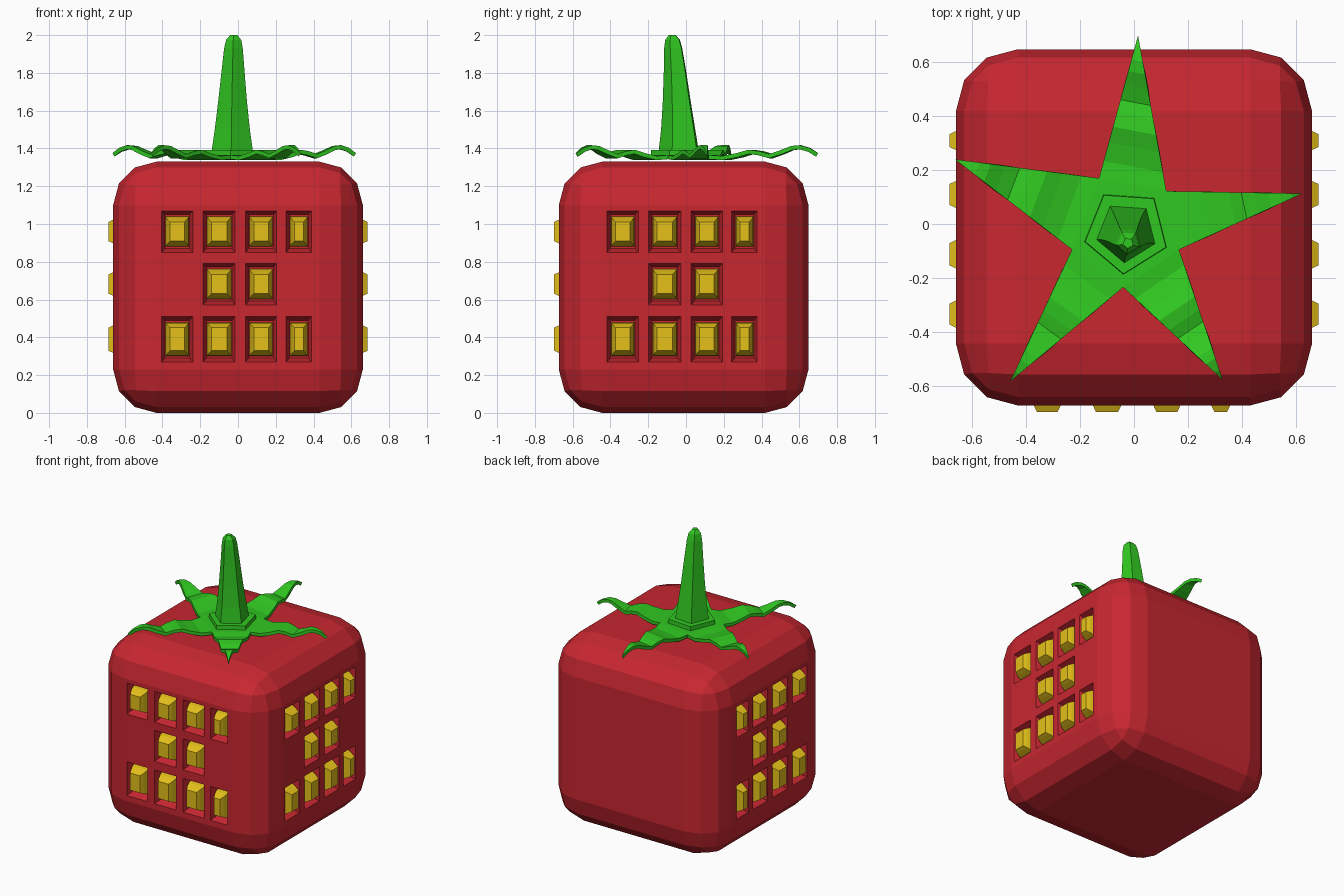
import bpy, bmesh
from math import cos, sin, radians
from mathutils import Vector, Matrix

if "Cube" in bpy.data.objects:
    bpy.data.objects.remove(bpy.data.objects["Cube"])


def material(name, rgb):
    m = bpy.data.materials.new(name)
    m.diffuse_color = (*rgb, 1)
    m.use_nodes = True
    m.node_tree.nodes["Principled BSDF"].inputs["Base Color"].default_value = m.diffuse_color
    return m


RED = material("red", (0.58, 0.02, 0.03))
GREEN = material("green", (0.03, 0.58, 0.015))
YELLOW = material("yellow", (0.78, 0.53, 0.01))


def finish(name, bm, mat):
    bmesh.ops.recalc_face_normals(bm, faces=bm.faces)
    me = bpy.data.meshes.new(name)
    bm.to_mesh(me)
    bm.free()
    me.materials.append(mat)
    ob = bpy.data.objects.new(name, me)
    bpy.context.collection.objects.link(ob)
    return ob


def loft(bm, rings):
    """Skin equal-length rings of points and cap both ends."""
    loops = [[bm.verts.new(p) for p in r] for r in rings]
    n = len(loops[0])
    for a, b in zip(loops, loops[1:]):
        for i in range(n):
            j = (i + 1) % n
            bm.faces.new((a[i], a[j], b[j], b[i]))
    bm.faces.new(loops[0][::-1])
    bm.faces.new(loops[-1])


def apply_modifier(ob, name):
    bpy.context.view_layer.objects.active = ob
    bpy.ops.object.modifier_apply(modifier=name)


# Body: rounded cube
CENTRE_Y = -0.0125
HALF = 0.661
bm = bmesh.new()
bmesh.ops.create_cube(bm, size=1)
bmesh.ops.scale(bm, vec=(2 * HALF, 2 * HALF, 1.33), verts=bm.verts)
bmesh.ops.translate(bm, vec=(0, CENTRE_Y, 0.665), verts=bm.verts)
bmesh.ops.bevel(bm, geom=bm.edges[:], offset=0.23, segments=3, profile=0.5, affect='EDGES')
body = finish("body", bm, RED)

# Seed layout on one face: (centre, width) columns and (centre, height) rows
COLS = [(-0.322, 0.165), (-0.1, 0.17), (0.122, 0.165), (0.322, 0.135)]
ROWS = [(0.96, 0.22, COLS), (0.682, 0.22, COLS[1:3]), (0.39, 0.24, COLS)]
FRONT = Matrix.Identity(3)
RIGHT = Matrix.Rotation(radians(90), 3, 'Z')
LEFT = Matrix.Diagonal((-1, 1, 1)) @ RIGHT


def studs(bm, layers):
    """Tapered blocks at each seed spot; layers = (width trim, height trim, outward offset)."""
    for side in (FRONT, RIGHT, LEFT):
        for z, h, cols in ROWS:
            for x, w in cols:
                rings = []
                for tw, th, out in layers:
                    rx, rz = (w - tw) / 2, (h - th) / 2
                    ring = [(x - rx, z - rz), (x + rx, z - rz), (x + rx, z + rz), (x - rx, z + rz)]
                    rings.append([side @ Vector((px, -HALF - out, pz)) + Vector((0, CENTRE_Y, 0))
                                  for px, pz in ring])
                loft(bm, rings)


# Seed pits cut from the body
bm = bmesh.new()
studs(bm, [(0.035, 0.04, -0.055), (0, 0, 0), (0, 0, 0.05)])
cutter = finish("pit_cutter", bm, RED)
cutter.hide_render = True
cut = body.modifiers.new("pits", 'BOOLEAN')
cut.operation = 'DIFFERENCE'
cut.solver = 'EXACT'
cut.object = cutter
apply_modifier(body, "pits")
bpy.data.objects.remove(cutter)

# Seeds
bm = bmesh.new()
studs(bm, [(0.04, 0.06, -0.06), (0.047, 0.07, -0.03), (0.065, 0.095, 0.0), (0.088, 0.118, 0.024)])
finish("seeds", bm, YELLOW)

# Leaf star: five wavy tapered sepals around a pentagon
TIPS = [(0.015, 0.7), (0.625, 0.113), (0.33, -0.58), (-0.46, -0.585), (-0.665, 0.24)]
VALLEYS = [(-0.13, 0.17), (0.12, 0.122), (0.167, -0.095), (-0.04, -0.235), (-0.23, -0.095)]
WAVE = [(0, 1.365), (0.12, 1.36), (0.25, 1.375), (0.36, 1.393), (0.46, 1.385), (0.55, 1.37),
        (0.65, 1.39), (0.75, 1.413), (0.83, 1.417), (0.92, 1.403)]
bm = bmesh.new()
hub = [bm.verts.new((x, y, WAVE[0][1])) for x, y in VALLEYS]
bm.faces.new(hub)
for i, tip in enumerate(TIPS):
    tip = Vector(tip)
    a, b = Vector(VALLEYS[i]), Vector(VALLEYS[(i + 1) % 5])
    prev = (hub[i], hub[(i + 1) % 5])
    for t, z in WAVE[1:]:
        cur = tuple(bm.verts.new((*p.lerp(tip, t), z)) for p in (a, b))
        bm.faces.new((prev[0], prev[1], cur[1], cur[0]))
        prev = cur
    bm.faces.new((prev[0], prev[1], bm.verts.new((*tip, 1.375))))
bmesh.ops.recalc_face_normals(bm, faces=bm.faces)
if sum(f.normal.z for f in bm.faces) < 0:
    bmesh.ops.reverse_faces(bm, faces=bm.faces)
me = bpy.data.meshes.new("leaf_star")
bm.to_mesh(me)
bm.free()
me.materials.append(GREEN)
leaves = bpy.data.objects.new("leaf_star", me)
bpy.context.collection.objects.link(leaves)
solid = leaves.modifiers.new("thickness", 'SOLIDIFY')
solid.thickness = 0.022
solid.offset = -1
apply_modifier(leaves, "thickness")


def pentagon(x, y, z, r):
    return [(x + r * cos(radians(-94 + 72 * k)), y + r * sin(radians(-94 + 72 * k)), z)
            for k in range(5)]


# Collar and leaning five-sided stem
bm = bmesh.new()
loft(bm, [pentagon(-0.028, -0.027, 1.345, 0.162), pentagon(-0.028, -0.027, 1.393, 0.158)])
finish("collar", bm, GREEN)

STEM = [(-0.028, -0.03, 1.38, 0.116), (-0.028, -0.034, 1.5, 0.098), (-0.027, -0.043, 1.65, 0.08),
        (-0.025, -0.053, 1.8, 0.065), (-0.023, -0.064, 1.93, 0.052), (-0.022, -0.068, 1.975, 0.042),
        (-0.022, -0.071, 2.0, 0.02)]
bm = bmesh.new()
loft(bm, [pentagon(*s) for s in STEM])
finish("stem", bm, GREEN)
